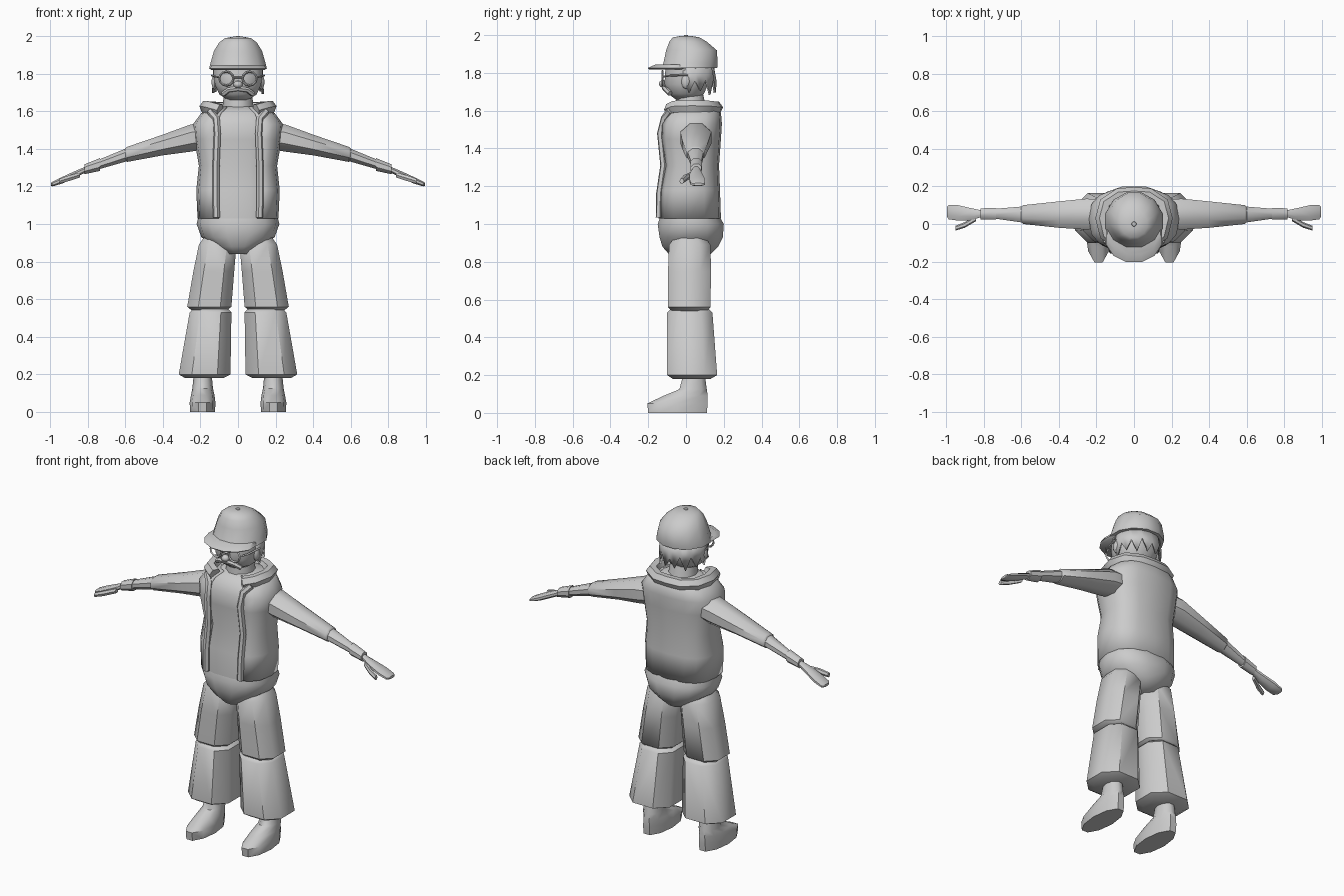
import bpy, bmesh, math
from mathutils import Vector

if "Cube" in bpy.data.objects:
    bpy.data.objects.remove(bpy.data.objects["Cube"])

grey = bpy.data.materials.new("plain grey")
grey.diffuse_color = (0.6, 0.6, 0.6, 1)
grey.use_nodes = True
grey.node_tree.nodes["Principled BSDF"].inputs["Base Color"].default_value = grey.diffuse_color


def finish(ob, angle=45):
    ob.data.materials.clear()
    ob.data.materials.append(grey)
    bpy.ops.object.select_all(action='DESELECT')
    ob.select_set(True)
    bpy.context.view_layer.objects.active = ob
    bpy.ops.object.shade_smooth_by_angle(angle=math.radians(angle))
    return ob


def from_bmesh(name, bm, angle=45):
    bmesh.ops.recalc_face_normals(bm, faces=bm.faces)
    me = bpy.data.meshes.new(name)
    bm.to_mesh(me)
    bm.free()
    ob = bpy.data.objects.new(name, me)
    bpy.context.collection.objects.link(ob)
    return finish(ob, angle)


def outline(n, power, gap=0.0):
    """Unit rounded-square outline starting at the front; gap leaves the front open."""
    pts = []
    for i in range(n):
        if gap:
            a = -math.pi / 2 + gap + (2 * math.pi - 2 * gap) * i / (n - 1)
        else:
            a = -math.pi / 2 + 2 * math.pi * (i + 0.5) / n
        c, s = math.cos(a), math.sin(a)
        pts.append((math.copysign(abs(c) ** power, c), math.copysign(abs(s) ** power, s)))
    mu, mv = (max(abs(p[k]) for p in pts) for k in (0, 1))
    return [(u / mu, v / mv) for u, v in pts]


def loft(name, rings, n=8, power=1.0, axis='z', side=1, gap=0.0, angle=45):
    """Rings: (position, u0, u1, v0, v1). axis z: u=x v=y; axis x: u=y v=z."""
    bm = bmesh.new()
    loops = []
    for t, u0, u1, v0, v1 in rings:
        loop = []
        for u, v in outline(n, power, gap):
            a, b = (u0 + u1) / 2 + u * (u1 - u0) / 2, (v0 + v1) / 2 + v * (v1 - v0) / 2
            co = (a, b, t) if axis == 'z' else (t, a, b)
            loop.append(bm.verts.new((co[0] * side, co[1], co[2])))
        loops.append(loop)
    for lo, hi in zip(loops, loops[1:]):
        for i in range(n - 1 if gap else n):
            j = (i + 1) % n
            bm.faces.new((lo[i], lo[j], hi[j], hi[i]))
    if not gap:
        bm.faces.new(loops[0])
        bm.faces.new(loops[-1])
    return from_bmesh(name, bm, angle)


def body(name, rings, **kw):
    """Loft of rings symmetric in x: (z, half width, y0, y1)."""
    return loft(name, [(z, -w, w, a, b) for z, w, a, b in rings], **kw)


def tube(name, points, radius, res=1, cyclic=False):
    cu = bpy.data.curves.new(name, 'CURVE')
    cu.dimensions = '3D'
    sp = cu.splines.new('POLY')
    sp.points.add(len(points) - 1)
    for p, co in zip(sp.points, points):
        p.co = (*co, 1)
    sp.use_cyclic_u = cyclic
    cu.bevel_depth, cu.bevel_resolution, cu.use_fill_caps = radius, res, True
    ob = bpy.data.objects.new(name, cu)
    bpy.context.collection.objects.link(ob)
    bpy.ops.object.select_all(action='DESELECT')
    ob.select_set(True)
    bpy.context.view_layer.objects.active = ob
    bpy.ops.object.convert(target='MESH')
    return finish(bpy.context.view_layer.objects.active)


def ball(name, centre, size, u=8, v=6):
    bm = bmesh.new()
    bmesh.ops.create_uvsphere(bm, u_segments=u, v_segments=v, radius=1)
    for vert in bm.verts:
        vert.co = Vector(centre) + vert.co * Vector(size)
    return from_bmesh(name, bm)


def mirrored(pts):
    """Extend a half path ending on x = 0 to the other side."""
    return pts + [(-x, y, z) for x, y, z in reversed(pts[:-1])]


# Torso: shirt inside an open vest
trunk = [(1.03, .215, -.155, .185), (1.18, .222, -.15, .18), (1.31, .208, -.125, .175),
         (1.45, .232, -.145, .185), (1.53, .24, -.14, .19), (1.59, .195, -.11, .185),
         (1.625, .12, -.06, .15)]
body("shirt", [(z, w - .015, a + .012, b - .015) for z, w, a, b in trunk], n=14, power=.75)
vest = body("vest", trunk, n=15, power=.75, gap=.4)
mod = vest.modifiers.new("thickness", 'SOLIDIFY')
mod.thickness, mod.offset = .02, -1
for s in (1, -1):
    tube("vest_trim", [(s * x, y, z) for x, y, z in (
        (.15, -.085, 1.6), (.115, -.115, 1.56), (.11, -.135, 1.48), (.117, -.118, 1.31),
        (.117, -.14, 1.16), (.115, -.142, 1.035))], .019)
tube("collar", mirrored([(.095, -.085, 1.605), (.15, -.055, 1.62), (.17, .03, 1.622),
                         (.15, .11, 1.62), (.08, .155, 1.615), (0, .16, 1.615)]), .036)

# Hips
body("hips", [(.84, .07, -.09, .13), (.88, .125, -.125, .17), (.93, .195, -.14, .195),
              (1.0, .22, -.15, .2), (1.06, .205, -.13, .165)], n=14, power=.85)

for s in (1, -1):
    # Legs and shoes
    loft("thigh", [(.54, .06, .245, -.075, .11), (.56, .035, .27, -.095, .13),
                   (.75, .02, .237, -.095, .132), (.89, .008, .208, -.09, .13),
                   (.93, .04, .18, -.06, .1)], n=8, power=.8, side=s)
    loft("trouser_leg", [(.18, .08, .28, -.07, .13), (.2, .04, .315, -.1, .165),
                         (.53, .035, .257, -.1, .14), (.55, .055, .235, -.08, .12)],
         n=8, power=.8, side=s)
    loft("shoe", [(0, .122, .255, -.2, .11), (.05, .12, .257, -.205, .115),
                  (.09, .125, .25, -.12, .115), (.125, .133, .243, -.035, .11),
                  (.2, .14, .235, -.015, .1)], n=10, side=s)
    # Arms and hands
    loft("upper_arm", [(.19, -.02, .13, 1.395, 1.535), (.25, -.03, .135, 1.385, 1.53),
                       (.4, -.02, .12, 1.365, 1.475), (.59, 0, .1, 1.33, 1.41),
                       (.6, .01, .09, 1.34, 1.4)], axis='x', side=s)
    loft("forearm", [(.58, .006, .094, 1.337, 1.408), (.75, .03, .08, 1.288, 1.338)],
         axis='x', side=s)
    loft("cuff", [(.735, .023, .086, 1.282, 1.35), (.815, .025, .083, 1.265, 1.318)],
         axis='x', side=s)
    loft("hand", [(.8, .04, .07, 1.278, 1.31), (.87, .02, .085, 1.245, 1.28),
                  (.935, .018, .1, 1.215, 1.25), (.985, .025, .1, 1.2, 1.225),
                  (.995, .04, .09, 1.203, 1.218)], axis='x', side=s)
    loft("thumb", [(.84, .015, .045, 1.248, 1.275), (.9, -.02, .01, 1.228, 1.258),
                   (.95, -.035, -.01, 1.215, 1.24)], n=6, axis='x', side=s)
    # Ears and spectacles
    ball("ear", (s * .125, .0, 1.755), (.016, .025, .04))
    tube("lens_rim", [(s * .062 + .037 * math.cos(a), -.124, 1.773 + .037 * math.sin(a))
                      for a in (i * math.pi / 6 for i in range(12))], .006, 0, True)
    tube("temple_arm", [(s * .099, -.122, 1.78), (s * .125, -.09, 1.785),
                        (s * .14, .01, 1.79)], .005, 0)
tube("spectacle_bridge", [(-.026, -.124, 1.778), (.026, -.124, 1.778)], .005, 0)

# Head
body("neck", [(1.6, .085, -.055, .11), (1.69, .075, -.05, .09)], n=10)
body("head", [(1.66, .055, -.055, .065), (1.69, .1, -.095, .095), (1.74, .122, -.113, .118),
              (1.79, .13, -.112, .13), (1.85, .13, -.105, .135)], n=12, power=.9)
ball("nose", (0, -.12, 1.742), (.025, .024, .02))
tube("moustache", mirrored([(.08, -.085, 1.69), (.05, -.107, 1.713), (0, -.115, 1.72)]), .014)

# Hair: jagged fringe round the back of the head
bm = bmesh.new()
top, low = [], []
for i in range(17):
    a = math.radians(-15 + 210 * i / 16)
    c, s = math.cos(a), math.sin(a)
    z = (1.765, 1.695)[i % 2] + .01 * math.cos(i * 2)
    top.append(bm.verts.new((.132 * c, .02 + .125 * s, 1.85)))
    low.append(bm.verts.new((.138 * c, .02 + .142 * s, z)))
for i in range(16):
    bm.faces.new((top[i], top[i + 1], low[i + 1], low[i]))
hair = from_bmesh("hair", bm)
hair.modifiers.new("thickness", 'SOLIDIFY').thickness = .012

# Cap with peak and button
body("cap_dome", [(1.825, .153, -.135, .165), (1.85, .148, -.12, .168), (1.92, .128, -.105, .163),
                  (1.965, .1, -.088, .11), (1.988, .07, -.07, .072), (1.996, .025, -.025, .025)],
     n=12)
body("cap_peak", [(1.818, .14, -.195, .05), (1.826, .15, -.203, .06), (1.845, .14, -.16, .05)],
     n=12)
body("cap_button", [(1.985, .015, -.015, .015), (2.0, .011, -.011, .011)], n=8)
